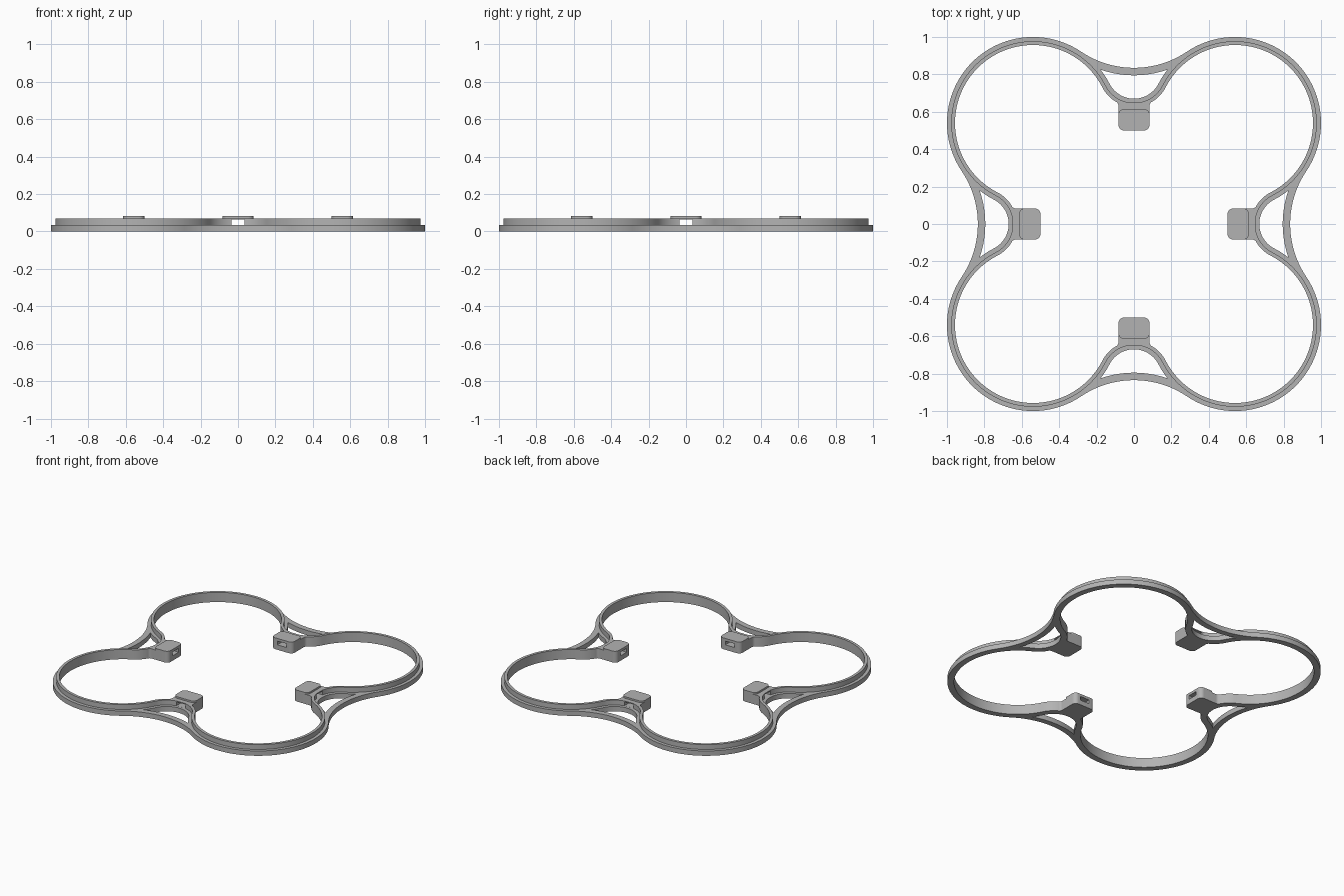
import bpy, bmesh, math
from mathutils import Matrix, Vector

if "Cube" in bpy.data.objects:
    bpy.data.objects.remove(bpy.data.objects["Cube"])

grey = bpy.data.materials.new("plain grey")
grey.diffuse_color = (0.45, 0.45, 0.45, 1)
grey.use_nodes = True
grey.node_tree.nodes["Principled BSDF"].inputs["Base Color"].default_value = grey.diffuse_color

C, R = 0.54, 0.46            # ring centre offset and outer radius
FC, FR = 0.817, 0.147        # fillet between neighbouring rings
BC, BR = 1.341, 0.506        # outer bridging arc
FLANGE, WALL, PAD = 0.035, 0.07, 0.082


def arc(cx, cy, r, a0, a1, n):
    return [(cx + r * math.cos(math.radians(a0 + (a1 - a0) * i / n)),
             cy + r * math.sin(math.radians(a0 + (a1 - a0) * i / n))) for i in range(n + 1)]


def spin(p, k):
    q = Matrix.Rotation(k * math.pi / 2, 2) @ Vector(p)
    return (q.x, q.y)


def finish(name, bm):
    bmesh.ops.recalc_face_normals(bm, faces=bm.faces)
    me = bpy.data.meshes.new(name)
    bm.to_mesh(me)
    bm.free()
    me.materials.append(grey)
    ob = bpy.data.objects.new(name, me)
    bpy.context.collection.objects.link(ob)
    return ob


def prism(bm, pts, z0, z1):
    f = bm.faces.new([bm.verts.new((x, y, z0)) for x, y in pts])
    ext = bmesh.ops.extrude_face_region(bm, geom=[f], use_keep_orig=True)
    vs = [g for g in ext["geom"] if isinstance(g, bmesh.types.BMVert)]
    bmesh.ops.translate(bm, verts=vs, vec=(0, 0, z1 - z0))


def four(name, shapes):
    """Repeat extruded outlines on all four sides."""
    bm = bmesh.new()
    for k in range(4):
        for pts, z0, z1 in shapes:
            prism(bm, [spin(p, k) for p in pts], z0, z1)
    return finish(name, bm)


def band_path(d):
    """Clover outline moved inwards by d."""
    pts = []
    for k in range(4):
        q = arc(C, C, R - d, -62.8, 152.8, 72)
        q += arc(0, FC, FR + d, -27.2, -152.8, 28)[1:-1]
        pts += [spin(p, k) for p in q]
    return pts


# Clover band: stepped section swept round the outline
bm = bmesh.new()
section = [(0, 0), (0, FLANGE), (0.023, FLANGE), (0.023, WALL), (0.043, WALL), (0.043, 0)]
loops = [[bm.verts.new((x, y, z)) for x, y in band_path(d)] for d, z in section]
n = len(loops[0])
for a, b in zip(loops, loops[1:] + loops[:1]):
    for i in range(n):
        j = (i + 1) % n
        bm.faces.new((a[i], a[j], b[j], b[i]))
band = finish("clover_band", bm)

# Outer bridges between rings
bridge = (arc(0, BC, BR, -56, -124, 32) + arc(0, BC, BR + 0.04, -124, -56, 32), 0, FLANGE)
bridges = four("outer_bridges", [bridge])

# Inner mounting blocks with flared necks
w, r = 0.083, 0.03
half = arc(w - r, 0.5 + r, r, -90, 0, 8) + arc(w + r, 0.63, r, 180, 122, 8) + [(0.05, 0.65)]
outline = half + [(-x, y) for x, y in reversed(half)]
blocks = four("mount_blocks", [(outline, 0, WALL)])

# Raised rounded pads on the blocks
pad = (arc(w - r, 0.5 + r, r, -90, 0, 8) + arc(w - r, 0.615 - r, r, 0, 90, 8)
       + arc(r - w, 0.615 - r, r, 90, 180, 8) + arc(r - w, 0.5 + r, r, 180, 270, 8))
pads = four("block_pads", [(pad, WALL - 0.002, PAD)])

# Radial slots through blocks and wall
h = 0.036
cutter = four("slot_cutter", [([(-h, 0.45), (h, 0.45), (h, 0.72), (-h, 0.72)], 0.0355, 0.063)])
cutter.hide_render = True
cutter.hide_set(True)
for ob in (band, blocks):
    m = ob.modifiers.new("slots", 'BOOLEAN')
    m.operation, m.solver, m.object = 'DIFFERENCE', 'EXACT', cutter
    bpy.context.view_layer.objects.active = ob
    bpy.ops.object.modifier_apply(modifier=m.name)
bpy.data.objects.remove(cutter)

# Smooth the curved sides, keep edges sharp
for ob in (band, bridges, blocks, pads):
    ob.select_set(True)
bpy.context.view_layer.objects.active = band
bpy.ops.object.shade_smooth_by_angle(angle=math.radians(30))
